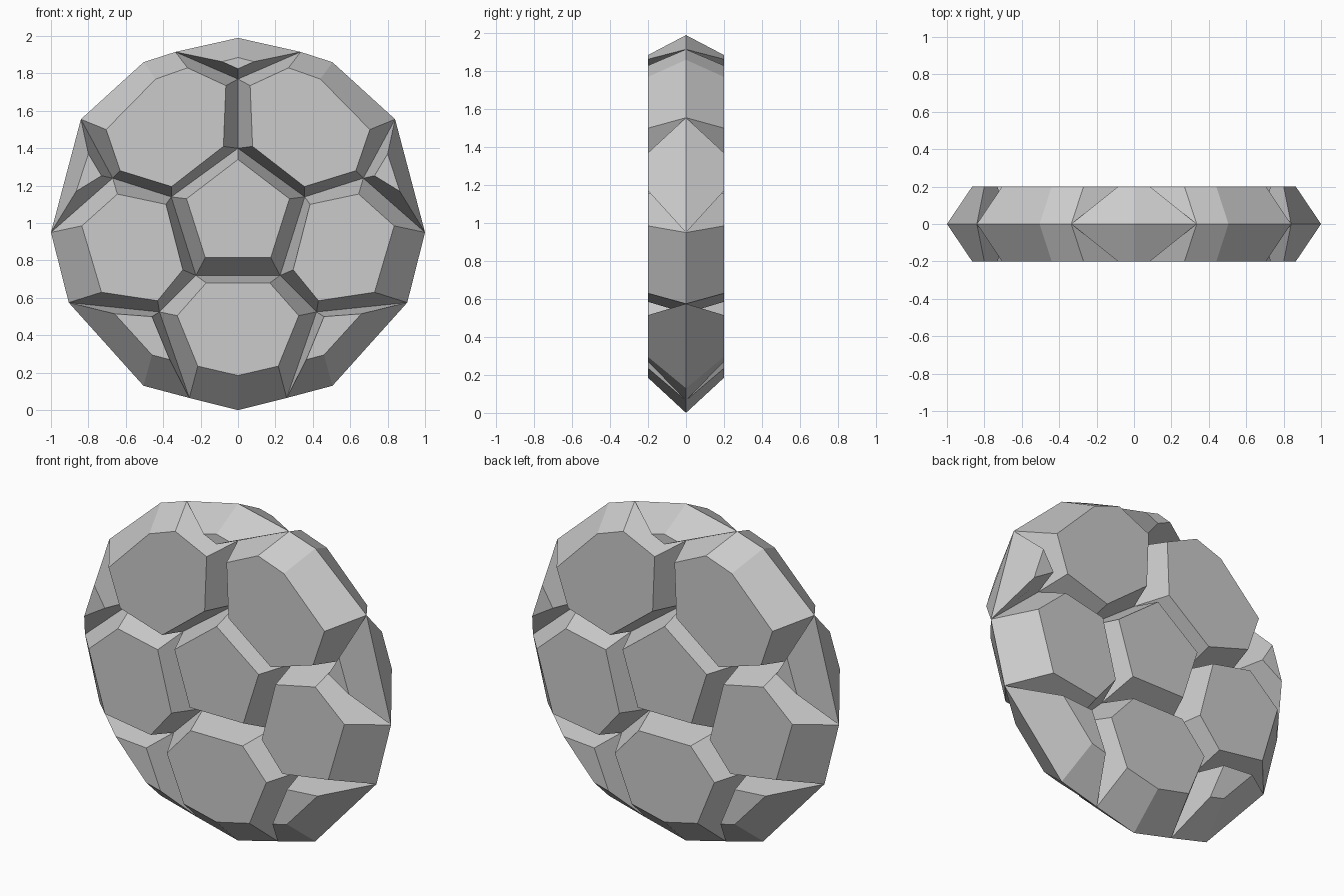
import bpy, bmesh

if "Cube" in bpy.data.objects:
    bpy.data.objects.remove(bpy.data.objects["Cube"])

HALF = 0.2  # half thickness of the disc


def panel(name, rim, face):
    """Bevelled tile: wide rim at y=0, smaller flat face at front and back."""
    bm = bmesh.new()
    mid = [bm.verts.new((x, 0, z)) for x, z in rim]
    n = len(mid)
    for y in (-HALF, HALF):
        cap = [bm.verts.new((x, y, z)) for x, z in face]
        bm.faces.new(cap)
        for i in range(n):
            j = (i + 1) % n
            bm.faces.new((mid[i], mid[j], cap[j], cap[i]))
    bmesh.ops.recalc_face_normals(bm, faces=bm.faces)
    me = bpy.data.meshes.new(name)
    bm.to_mesh(me)
    bm.free()
    ob = bpy.data.objects.new(name, me)
    bpy.context.collection.objects.link(ob)


def flip(pts):
    return [(-x, z) for x, z in pts]


def full(half):
    """Complete a right-half outline (top to bottom) across x=0."""
    return half + [(-x, z) for x, z in reversed(half) if x > 0]


def centre_panel(name, rim, face):
    panel(name, full(rim), full(face))


def side_panels(name, rim, face):
    panel(name + "_right", rim, face)
    panel(name + "_left", flip(rim), flip(face))


# Shared rim corners
A, B, C = (0, 1.40), (0.357, 1.14), (0.225, 0.72)
D, E, F = (0.42, 0.525), (0.905, 0.575), (1.0, 0.95)
G, H, K = (0.67, 1.24), (0.84, 1.555), (0.26, 0.065)
T, U = (0, 1.77), (0.335, 1.915)

# Panels on the centre line
centre_panel("centre_pentagon", [A, B, C],
             [(0, 1.34), (0.275, 1.13), (0.175, 0.815)])
centre_panel("top_wedge", [(0, 1.99), U, T],
             [(0, 1.885), (0.085, 1.863), (0, 1.825)])
centre_panel("bottom_panel", [C, D, K, (0, 0)],
             [(0.17, 0.68), (0.325, 0.505), (0.215, 0.235), (0, 0.185)])

# Mirrored pairs around the disc
side_panels("upper_panel", [T, A, B, G, H, (0.505, 1.86), U],
            [(0.065, 1.735), (0.078, 1.41), (0.355, 1.195), (0.63, 1.28),
             (0.705, 1.50), (0.44, 1.77), (0.27, 1.83)])
side_panels("middle_panel", [B, C, D, E, F, G],
            [(0.385, 1.10), (0.295, 0.75), (0.43, 0.585),
             (0.73, 0.63), (0.835, 0.985), (0.645, 1.155)])
side_panels("upper_edge_panel", [H, F, G],
            [(0.80, 1.37), (0.865, 1.17), (0.73, 1.253)])
side_panels("lower_edge_panel", [D, E, (0.505, 0.13), K],
            [(0.46, 0.50), (0.66, 0.515), (0.46, 0.295), (0.365, 0.27)])
